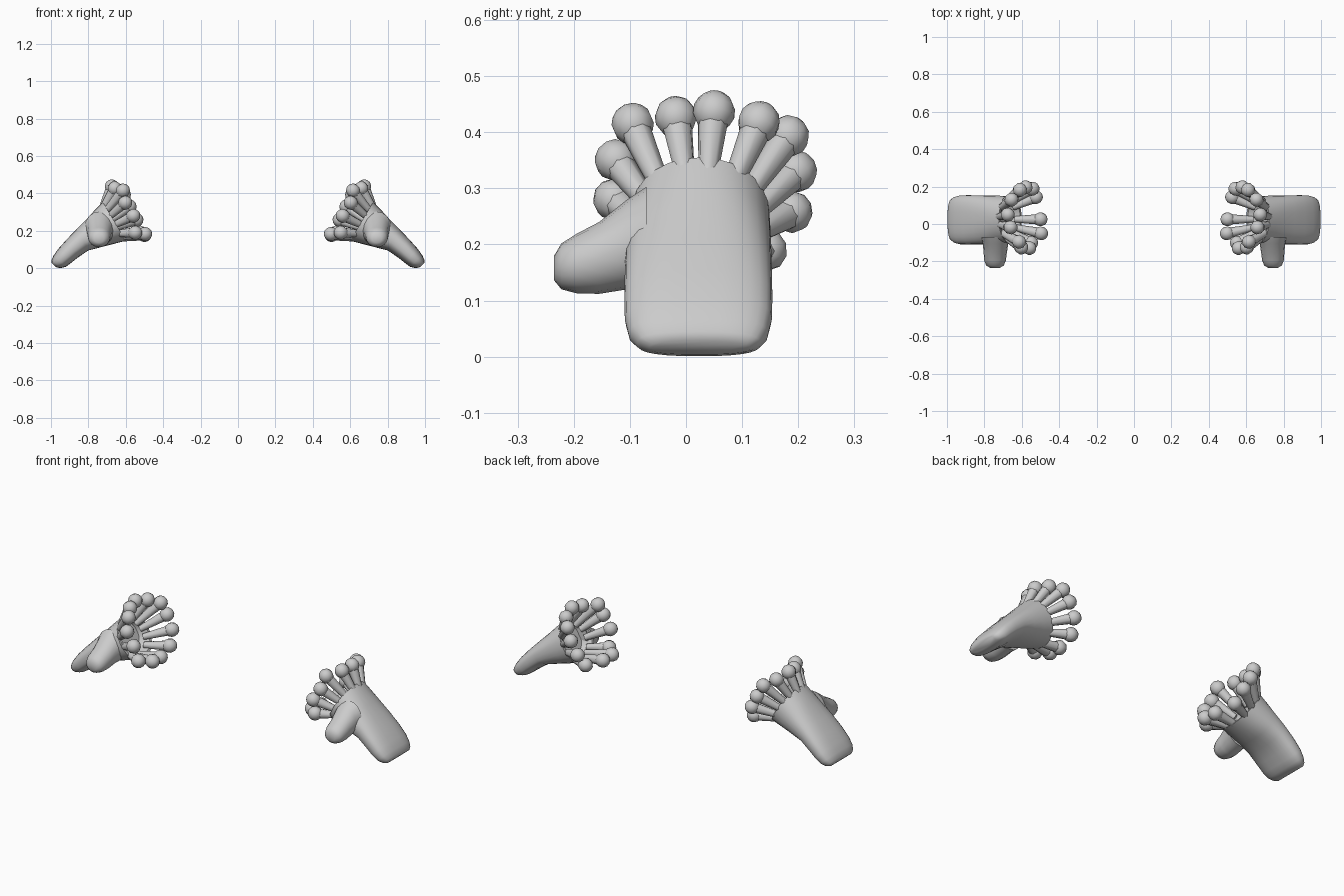
import bpy, bmesh, math
from mathutils import Vector

if "Cube" in bpy.data.objects:
    bpy.data.objects.remove(bpy.data.objects["Cube"])

grey = bpy.data.materials.new("wool grey")
grey.diffuse_color = (0.6, 0.6, 0.6, 1)
grey.use_nodes = True
grey.node_tree.nodes["Principled BSDF"].inputs["Base Color"].default_value = grey.diffuse_color


def finish(name, bm, angle=50):
    """Turn a bmesh into a smooth object mirrored to the other hand."""
    bmesh.ops.recalc_face_normals(bm, faces=bm.faces)
    mesh = bpy.data.meshes.new(name)
    bm.to_mesh(mesh)
    bm.free()
    mesh.materials.append(grey)
    ob = bpy.data.objects.new(name, mesh)
    bpy.context.collection.objects.link(ob)
    bpy.ops.object.select_all(action='DESELECT')
    ob.select_set(True)
    bpy.context.view_layer.objects.active = ob
    bpy.ops.object.shade_smooth_by_angle(angle=math.radians(angle))
    ob.modifiers.new("other hand", 'MIRROR').use_mirror_merge = False
    return ob


def loft(bm, sections, n=28):
    """Skin (centre, half axis a, half axis b, roundness) sections, cap both ends."""
    rings = []
    for c, a, b, p in sections:
        ring = []
        for i in range(n):
            t = 2 * math.pi * i / n
            ct, st = math.cos(t), math.sin(t)
            u = math.copysign(abs(ct) ** p, ct)
            v = math.copysign(abs(st) ** p, st)
            ring.append(bm.verts.new(c + a * u + b * v))
        rings.append(ring)
    for r, s in zip(rings, rings[1:]):
        for i in range(n):
            j = (i + 1) % n
            bm.faces.new((r[i], r[j], s[j], s[i]))
    bm.faces.new(rings[0])
    bm.faces.new(rings[-1])


def slab(top, bottom, half_width, y, p):
    """Section spanning a top and a bottom point in the xz plane."""
    t, b = Vector((top[0], y, top[1])), Vector((bottom[0], y, bottom[1]))
    return ((t + b) / 2, (t - b) / 2, Vector((0, half_width, 0)), p)


# Mitten body: recessed cuff floor, rim, palm, then rounded fingertip end
bm = bmesh.new()
loft(bm, [
    slab((0.755, 0.295), (0.675, 0.160), 0.100, 0.025, 0.9),
    slab((0.715, 0.341), (0.608, 0.161), 0.110, 0.025, 0.95),
    slab((0.723, 0.355), (0.600, 0.147), 0.124, 0.025, 0.95),
    slab((0.765, 0.312), (0.665, 0.130), 0.128, 0.023, 0.9),
    slab((0.805, 0.268), (0.735, 0.112), 0.130, 0.022, 0.85),
    slab((0.860, 0.212), (0.800, 0.095), 0.131, 0.022, 0.8),
    slab((0.915, 0.155), (0.855, 0.058), 0.132, 0.022, 0.75),
    slab((0.960, 0.105), (0.893, 0.028), 0.131, 0.022, 0.75),
    slab((0.985, 0.070), (0.920, 0.008), 0.124, 0.022, 0.75),
    slab((0.997, 0.045), (0.947, 0.001), 0.110, 0.023, 0.75),
    slab((0.997, 0.028), (0.970, 0.004), 0.090, 0.024, 0.75),
])
finish("mitten_body", bm)

# Thumb
bm = bmesh.new()
loft(bm, [(Vector((x, y, z)), Vector((rx, 0, 0)), Vector((0, 0, rz)), 0.95)
          for x, y, z, rx, rz in [
              (0.740, -0.070, 0.213, 0.080, 0.090),
              (0.740, -0.105, 0.200, 0.068, 0.080),
              (0.742, -0.155, 0.176, 0.062, 0.064),
              (0.743, -0.195, 0.166, 0.058, 0.053),
              (0.743, -0.222, 0.161, 0.047, 0.041),
              (0.743, -0.235, 0.158, 0.025, 0.022)]], 16)
finish("thumb", bm, 60)

# Fringe of balls on flared stalks around the cuff
balls = [
    (0.675, 0.050, 0.437), (0.660, -0.018, 0.427), (0.615, -0.095, 0.415),
    (0.603, -0.125, 0.350), (0.560, -0.128, 0.280), (0.550, -0.100, 0.190),
    (0.497, -0.050, 0.183), (0.500, 0.025, 0.178), (0.525, 0.143, 0.190),
    (0.543, 0.188, 0.258), (0.580, 0.196, 0.330), (0.610, 0.182, 0.393),
    (0.655, 0.130, 0.418),
]
centre = Vector((0.6615, 0.025, 0.251))
axis = Vector((-0.86, 0, 0.51)).normalized()
ball_bm, stalk_bm = bmesh.new(), bmesh.new()
for pos in balls:
    p = Vector(pos)
    d = p - centre
    out = (d - axis * d.dot(axis)).normalized()
    base = centre + out * 0.092 - axis * 0.025
    along = p - base
    turn = along.to_track_quat('Z', 'Y').to_matrix().to_4x4()
    turn.translation = p
    bmesh.ops.create_uvsphere(ball_bm, u_segments=10, v_segments=7,
                              radius=0.038, matrix=turn)
    turn.translation = (p + base) / 2
    bmesh.ops.create_cone(stalk_bm, cap_ends=True, segments=8, radius1=0.017,
                          radius2=0.029, depth=along.length, matrix=turn)
finish("fringe_balls", ball_bm, 60)
finish("fringe_stalks", stalk_bm, 60)
